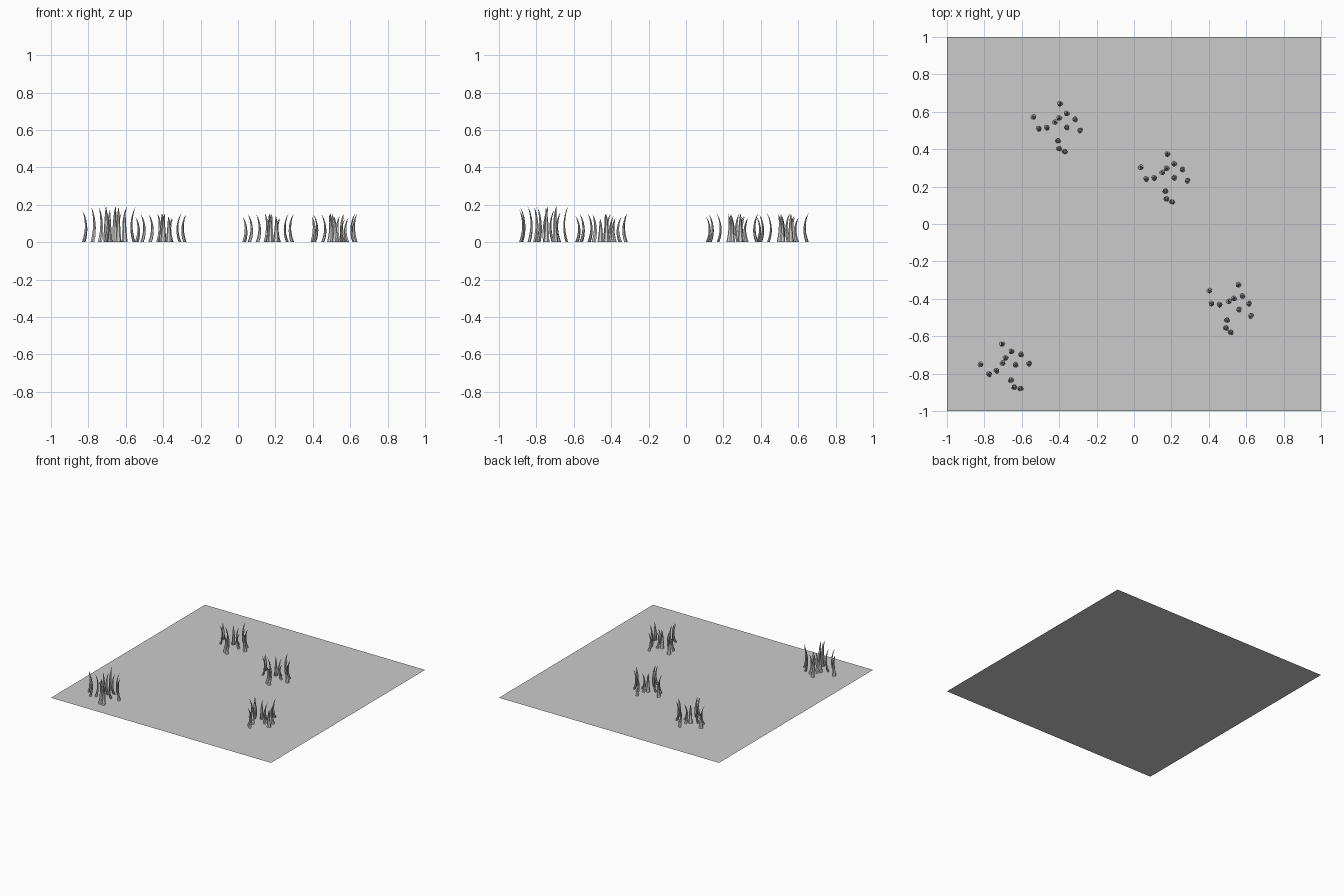
import bpy, bmesh, math, random
from mathutils import Vector

if "Cube" in bpy.data.objects:
    bpy.data.objects.remove(bpy.data.objects["Cube"])

random.seed(4)

# flat ground patch
bpy.ops.mesh.primitive_plane_add(size=2)
bpy.context.object.name = "ground_patch"

# blade positions in a clump: x, y, height
SPOTS = [(0.004, 0.120, .155), (-0.137, 0.050, .135), (0.040, 0.068, .13), (0.084, 0.038, .155),
         (0.0, 0.044, .14), (-0.022, 0.022, .155), (-0.065, -0.006, .15), (-0.108, -0.012, .15),
         (0.040, -0.006, .125), (0.111, -0.021, .15), (-0.006, -0.076, .155), (0.0, -0.118, .15),
         (0.030, -0.134, .14)]
SIDES, RINGS = 6, 7


def add_blade(bm, x, y, height):
    # bowed, tapered blade whose middle bends towards the clump centre
    ang = math.atan2(y, x) + random.uniform(-0.5, 0.5)
    out = Vector((math.cos(ang), math.sin(ang), 0))
    side = Vector((-out.y, out.x, 0))
    bow = 0.017
    prev = None
    for i in range(RINGS):
        t = i / RINGS
        c = Vector((x, y, t * height)) + out * (0.006 * t + 0.006 - bow * 4 * t * (1 - t))
        w = 0.015 * (1 - t) ** 0.6
        d = 0.008 * (1 - t) ** 0.6
        ring = []
        for k in range(SIDES):
            a = math.tau * k / SIDES
            ring.append(bm.verts.new(c + side * (w * math.cos(a)) + out * (d * math.sin(a))))
        if prev:
            for k in range(SIDES):
                n = (k + 1) % SIDES
                bm.faces.new((prev[k], ring[k], ring[n], prev[n]))
        prev = ring
    tip = bm.verts.new(Vector((x, y, height)) + out * 0.014)
    for k in range(SIDES):
        bm.faces.new((prev[k], tip, prev[(k + 1) % SIDES]))


# one shared clump mesh
bm = bmesh.new()
for s in SPOTS:
    add_blade(bm, *s)
bmesh.ops.recalc_face_normals(bm, faces=bm.faces)
mesh = bpy.data.meshes.new("grass_clump")
bm.to_mesh(mesh)
bm.free()

# four placed clumps: x, y, turn in degrees, height scale
for i, (x, y, turn, tall) in enumerate([(-0.40, 0.522, 0, 1), (0.174, 0.253, 0, 1),
                                        (0.523, -0.441, -15, 1), (-0.674, -0.759, 17, 1.25)]):
    ob = bpy.data.objects.new(f"grass_clump_{i + 1}", mesh)
    bpy.context.collection.objects.link(ob)
    ob.location = (x, y, 0)
    ob.rotation_euler.z = math.radians(turn)
    ob.scale.z = tall
